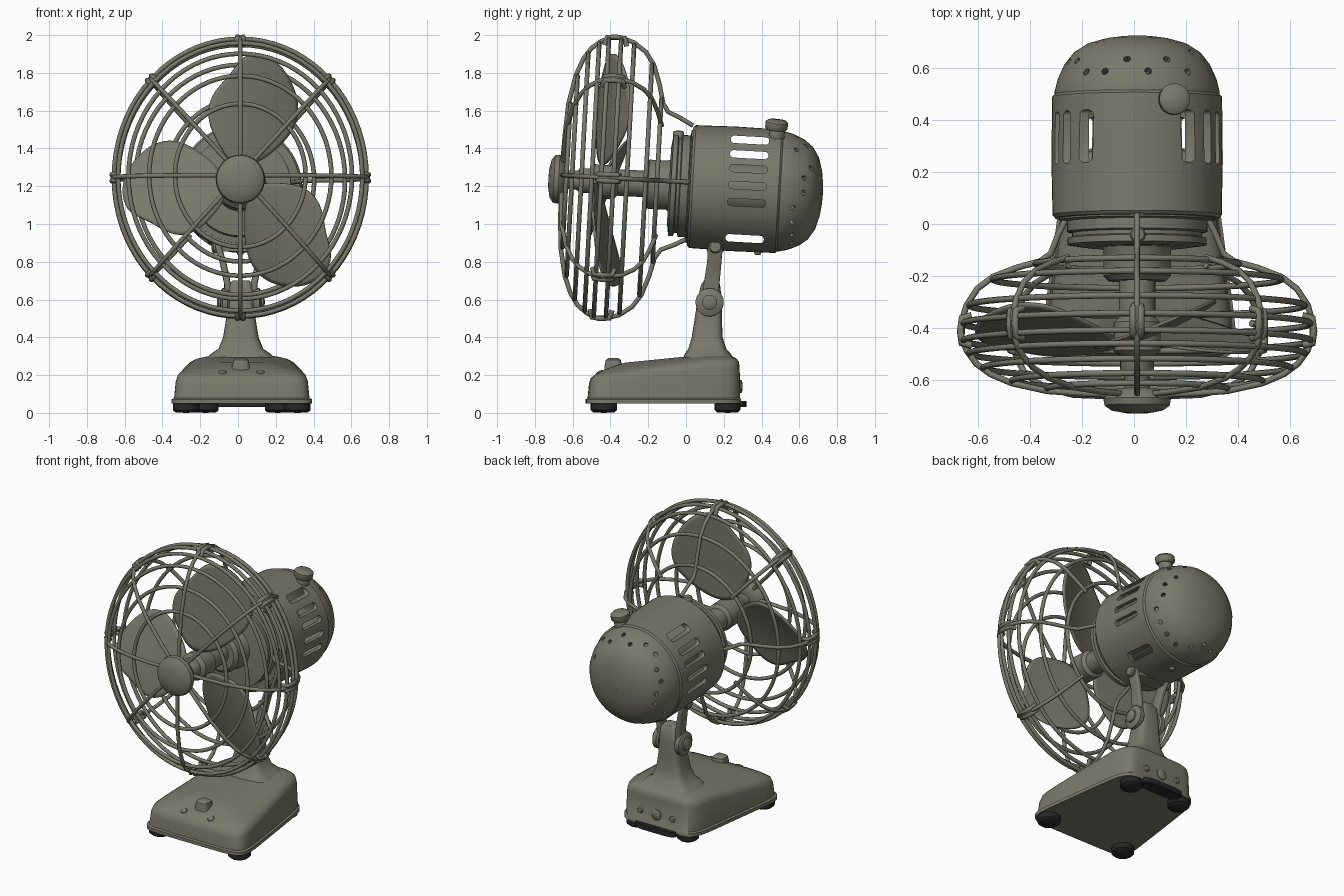
import bpy, bmesh, math, random
from mathutils import Matrix, Vector
from math import sin, cos, pi, tau

random.seed(4)
if "Cube" in bpy.data.objects:
    bpy.data.objects.remove(bpy.data.objects["Cube"])


def material(name, rgb):
    m = bpy.data.materials.new(name)
    m.use_nodes = True
    m.diffuse_color = (*rgb, 1)
    m.node_tree.nodes["Principled BSDF"].inputs["Base Color"].default_value = (*rgb, 1)
    return m


OLIVE = material("olive_grey_paint", (0.19, 0.19, 0.145))
BLACK = material("black_rubber", (0.02, 0.02, 0.02))

# The head leans back slightly; its parts are built along a local y axis
HEAD = Matrix.Translation((0.012, 0, 1.2)) @ Matrix.Rotation(-0.055, 4, 'X')
CAGE = HEAD @ Matrix.Translation((0, 0, 0.022))
WORLD = Matrix.Identity(4)
SQUASH = 0.91


def finish(ob, matrix=WORLD, mat=OLIVE, angle=40):
    ob.data.materials.clear()
    ob.data.materials.append(mat)
    ob.matrix_world = matrix
    bpy.ops.object.select_all(action='DESELECT')
    ob.select_set(True)
    bpy.context.view_layer.objects.active = ob
    bpy.ops.object.shade_smooth_by_angle(angle=math.radians(angle))
    return ob


def to_object(name, bm, matrix=WORLD, mat=OLIVE, angle=40):
    bmesh.ops.recalc_face_normals(bm, faces=bm.faces[:])
    me = bpy.data.meshes.new(name)
    bm.to_mesh(me)
    bm.free()
    ob = bpy.data.objects.new(name, me)
    bpy.context.collection.objects.link(ob)
    return finish(ob, matrix, mat, angle)


def add_loft(bm, rings, closed=False, caps=True):
    loops = [[bm.verts.new(p) for p in r] for r in rings]
    pairs = list(zip(loops, loops[1:] + loops[:1])) if closed else list(zip(loops, loops[1:]))
    for a, b in pairs:
        for i in range(len(a)):
            j = (i + 1) % len(a)
            bm.faces.new((a[i], a[j], b[j], b[i]))
    if caps and not closed:
        bm.faces.new(loops[0])
        bm.faces.new(loops[-1])
    return loops


def loft(name, rings, matrix=WORLD, mat=OLIVE, closed=False, angle=40):
    bm = bmesh.new()
    add_loft(bm, rings, closed)
    return to_object(name, bm, matrix, mat, angle)


def lathe(name, profile, matrix=HEAD, mat=OLIVE, closed=False, n=56):
    """Turn (radius, y) points around the y axis."""
    rings = [[(max(r, 0.002) * cos(tau * i / n), y, max(r, 0.002) * sin(tau * i / n))
              for i in range(n)] for r, y in profile]
    return loft(name, rings, matrix, mat, closed)


def section(cx, cy, z, hx, hy, power=4, n=40):
    """Level rounded rectangle."""
    pts = []
    for i in range(n):
        c, s = cos(tau * i / n), sin(tau * i / n)
        pts.append((cx + math.copysign(abs(c) ** (2 / power), c) * hx,
                    cy + math.copysign(abs(s) ** (2 / power), s) * hy, z))
    return pts


def wires(name, paths, radius=0.012):
    """Round wire along (points, cyclic) paths."""
    cu = bpy.data.curves.new(name, 'CURVE')
    cu.dimensions = '3D'
    cu.bevel_depth = radius
    cu.bevel_resolution = 2
    cu.use_fill_caps = True
    for pts, cyclic in paths:
        sp = cu.splines.new('POLY')
        sp.points.add(len(pts) - 1)
        for p, co in zip(sp.points, pts):
            p.co = (*co, 1)
        sp.use_cyclic_u = cyclic
    ob = bpy.data.objects.new(name, cu)
    bpy.context.collection.objects.link(ob)
    bpy.ops.object.select_all(action='DESELECT')
    ob.select_set(True)
    bpy.context.view_layer.objects.active = ob
    bpy.ops.object.convert(target='MESH')
    return finish(bpy.context.object, CAGE, OLIVE, 60)


def polar(r, y, a):
    return (r * cos(a) * SQUASH, y, r * sin(a))


def stud(name, place, direction, r, depth, mat=OLIVE):
    """Short rounded button standing along a direction."""
    turn = Vector((0, 1, 0)).rotation_difference(Vector(direction)).to_matrix().to_4x4()
    h = depth / 2
    prof = [(0, -h), (r * 0.85, -h), (r, -h * 0.6), (r, h * 0.5), (r * 0.8, h * 0.9), (0, h)]
    return lathe(name, prof, Matrix.Translation(place) @ turn, mat, n=24)


# Motor casing: hollow domed shell with ventilation slots
shell = [(0.28, 0.02), (0.315, 0.022), (0.326, 0.035), (0.326, 0.06), (0.33, 0.25),
         (0.327, 0.49), (0.318, 0.5), (0.318, 0.51), (0.305, 0.56), (0.28, 0.615), (0.245, 0.66),
         (0.19, 0.695), (0.12, 0.715), (0.06, 0.723), (0, 0.726)]
inner = [(0, 0.705), (0.18, 0.675), (0.27, 0.59), (0.305, 0.49), (0.305, 0.05)]
casing = lathe("motor_casing", shell + inner, closed=True)
cut = bmesh.new()
for z in (0.262, 0.185, 0.11, 0.02, -0.07, -0.26):
    outline = [(math.copysign(0.082, cos(a)) + 0.02 * cos(a) + 0.325, z + 0.02 * sin(a))
               for a in (tau * (i + 0.5) / 16 for i in range(16))]
    add_loft(cut, [[(x, y, w) for y, w in outline] for x in (-0.5, 0.5)])
for i in range(22):
    a = tau * (i + 0.5) / 22
    y = random.choice((0.575, 0.61, 0.64))
    r = 0.305 - 1.1 * (y - 0.57)
    m = (Matrix.Rotation(a, 4, 'Y') @ Matrix.Translation((0, y, r)) @ Matrix.Rotation(-0.7, 4, 'X'))
    bmesh.ops.create_cone(cut, cap_ends=True, segments=8, radius1=0.014, radius2=0.014,
                          depth=0.09, matrix=m)
cutter = to_object("slot_cutter", cut, HEAD)
cutter.hide_render = True
mod = casing.modifiers.new("slots", 'BOOLEAN')
mod.object, mod.operation, mod.solver = cutter, 'DIFFERENCE', 'EXACT'
bpy.context.view_layer.update()
bpy.context.view_layer.objects.active = casing
bpy.ops.object.modifier_apply(modifier="slots")
bpy.data.objects.remove(cutter)
finish(casing, HEAD)

# Core inside the casing, stepped motor front, gear neck, shaft and cage badge
lathe("motor_core", [(0, 0.04), (0.14, 0.04), (0.14, 0.46), (0, 0.46)])
lathe("motor_front", [(0, 0.05), (0.3, 0.05), (0.3, 0.015), (0.27, 0.01), (0.27, -0.03), (0.25, -0.035),
                      (0.25, -0.05), (0.268, -0.055), (0.268, -0.08), (0.2, -0.09), (0, -0.09)])
lathe("motor_neck", [(0, -0.07), (0.15, -0.07), (0.13, -0.1), (0.13, -0.2), (0.11, -0.22), (0, -0.22)])
lathe("blade_hub", [(0, -0.2), (0.07, -0.2), (0.07, -0.36), (0.09, -0.38), (0.09, -0.49),
                    (0.065, -0.51), (0.065, -0.56), (0.05, -0.58), (0.05, -0.65), (0, -0.65)])
lathe("front_badge", [(0, -0.63), (0.08, -0.635), (0.115, -0.65), (0.13, -0.675), (0.125, -0.7),
                      (0.1, -0.718), (0.05, -0.728), (0, -0.73)])

# Three pitched blades
outline = [(-0.05, 0.08), (-0.12, 0.19), (-0.18, 0.29), (-0.19, 0.4), (-0.14, 0.49), (-0.06, 0.56),
           (-0.005, 0.64), (0.06, 0.685), (0.16, 0.675), (0.25, 0.615), (0.32, 0.5), (0.345, 0.4),
           (0.32, 0.28), (0.22, 0.18), (0.1, 0.09)]


def blade_ring(s):
    pts = [(0.07 + s * (x - 0.07), 0.4 + s * (z - 0.4)) for x, z in outline]
    return [(x, -0.44 + 0.33 * (x - 0.07) + 0.4 * (x - 0.07) ** 2, z) for x, z in pts]


for degrees in (0, 125, 254):
    bm = bmesh.new()
    loops = add_loft(bm, [blade_ring(s) for s in (1, 0.66, 0.3)], caps=False)
    bm.faces.new(loops[-1])
    bm.transform(Matrix.Scale(SQUASH, 4, (1, 0, 0)) @ Matrix.Rotation(math.radians(degrees), 4, 'Y'))
    blade = to_object("fan_blade", bm, HEAD, angle=60)
    sub = blade.modifiers.new("smooth", 'SUBSURF')
    sub.levels = sub.render_levels = 2
    blade.modifiers.new("sheet", 'SOLIDIFY').thickness = 0.012

# Wire cage: rings, eight ribs, mounting struts and clips
ring_list = [(0.38, -0.635), (0.53, -0.605), (0.65, -0.555), (0.71, -0.5), (0.735, -0.45),
             (0.735, -0.385), (0.71, -0.315), (0.61, -0.215), (0.43, -0.155)]
wires("cage_rings", [([polar(r, y, tau * i / 72) for i in range(72)], True) for r, y in ring_list])
front = [(0.06, -0.66), (0.22, -0.655), (0.38, -0.645), (0.53, -0.615), (0.62, -0.58), (0.68, -0.54),
         (0.72, -0.49), (0.742, -0.44)]
rear = [(0.742, -0.38), (0.722, -0.315), (0.675, -0.25), (0.61, -0.205), (0.51, -0.17), (0.41, -0.145)]
mount = [(0.365, -0.115), (0.335, -0.045), (0.3, 0.02)]
ribs = []
for k in range(8):
    path = front + rear + (mount if k % 2 == 0 else [])
    ribs.append(([polar(r, y, k * tau / 8) for r, y in path], False))
wires("cage_ribs", ribs)
clips = []
for k in range(8):
    for side in (-1, 1):
        a = k * tau / 8 + side * 0.022
        clips.append(([polar(r, y, a) for r, y in
                       ((0.7, -0.47), (0.742, -0.46), (0.747, -0.415), (0.742, -0.365), (0.7, -0.355))],
                      False))
wires("cage_clips", clips, 0.014)

# Oiler knob on the casing, screw below
stud("knob_stem", (0.15, 0.48, 1.475), (0.15, 0, 1), 0.042, 0.08)
stud("oscillator_knob", (0.155, 0.48, 1.525), (0.15, 0.1, 1), 0.06, 0.055)
stud("casing_screw", (0.012, 0.38, 0.865), (0, 0, -1), 0.02, 0.06)
stud("top_mount_screw", (0.015, -0.04, 1.47), (0, 0, 1), 0.03, 0.05)

# Base: tapered to the rear with a rising domed top
layers = [(0, 0.05, 0.05), (0, 0.072, 0.072), (0.012, 0.078, 0.078), (0.02, 0.15, 0.24),
          (0.03, 0.18, 0.27), (0.06, 0.198, 0.287), (0.11, 0.216, 0.298), (0.17, 0.232, 0.306),
          (0.23, 0.245, 0.311)]
rings = []
for inset, z_front, z_rear in layers:
    ring = []
    for x, y, _ in section(0.02, -0.12 + 0.25 * inset, 0, 1, 0.412 - 0.65 * inset, 8, 56):
        t = (y + 0.53) / 0.82
        half = 0.39 - 0.11 * t - inset
        ring.append((0.02 + (x - 0.02) * half, y, z_front + (z_rear - z_front) * min(1, 1.25 * t)))
    rings.append(ring)
loft("base_housing", rings, angle=50)

# Neck, tilt pivot and yoke
neck = [(0.28, 0.19, 0.14, 0.12), (0.315, 0.155, 0.12, 0.115), (0.34, 0.118, 0.1, 0.113),
        (0.4, 0.094, 0.082, 0.112), (0.5, 0.078, 0.072, 0.118), (0.6, 0.068, 0.064, 0.125),
        (0.68, 0.062, 0.05, 0.13), (0.7, 0.045, 0.035, 0.13)]
loft("neck", [section(0.015, y, z, hx, hy) for z, hx, hy, y in neck], angle=50)
for side in (-1, 1):
    stud("tilt_pivot", (0.015 + side * 0.085, 0.125, 0.585), (side, 0, 0), 0.075, 0.05)
    stud("pivot_cap", (0.015 + side * 0.112, 0.125, 0.585), (side, 0, 0), 0.04, 0.03)
    loft("yoke_arm", [section(0.015 + side * x, y, z, 0.018, hy) for x, y, z, hy in
                      ((0.07, 0.125, 0.56, 0.045), (0.07, 0.135, 0.68, 0.042), (0.095, 0.15, 0.8, 0.038),
                       (0.12, 0.155, 0.88, 0.04), (0.12, 0.155, 0.92, 0.03))])
    stud("yoke_bolt", (0.015 + side * 0.135, 0.155, 0.88), (side, 0, 0), 0.035, 0.04)
loft("motor_saddle", [section(0.015, 0.155, z, hx, 0.045) for z, hx in ((0.855, 0.1), (0.92, 0.13))])

# Switch, screws and feet
loft("speed_switch", [section(0.015, -0.385, z, h, h) for z, h in
                      ((0.2, 0.05), (0.25, 0.046), (0.28, 0.04), (0.29, 0.026))])
for side in (-1, 1):
    stud("front_screw", (0.018 + side * 0.1, -0.455, 0.21), (0, -0.5, 0.9), 0.022, 0.025)
    stud("rear_screw", (0.02 + side * 0.12, 0.284, 0.14), (0, 1, 0), 0.02, 0.03)
    stud("front_foot", (0.02 + side * 0.295, -0.435, 0.03), (0, 0, -1), 0.07, 0.06, BLACK)
    stud("rear_foot", (0.02 + side * 0.19, 0.22, 0.03), (0, 0, -1), 0.068, 0.06, BLACK)
stud("rear_socket", (0.02, 0.284, 0.14), (0, 1, 0), 0.035, 0.03)
loft("cord_strip", [section(0.02, 0.275, z, 0.15, 0.045) for z in (0.03, 0.064)], mat=BLACK)
